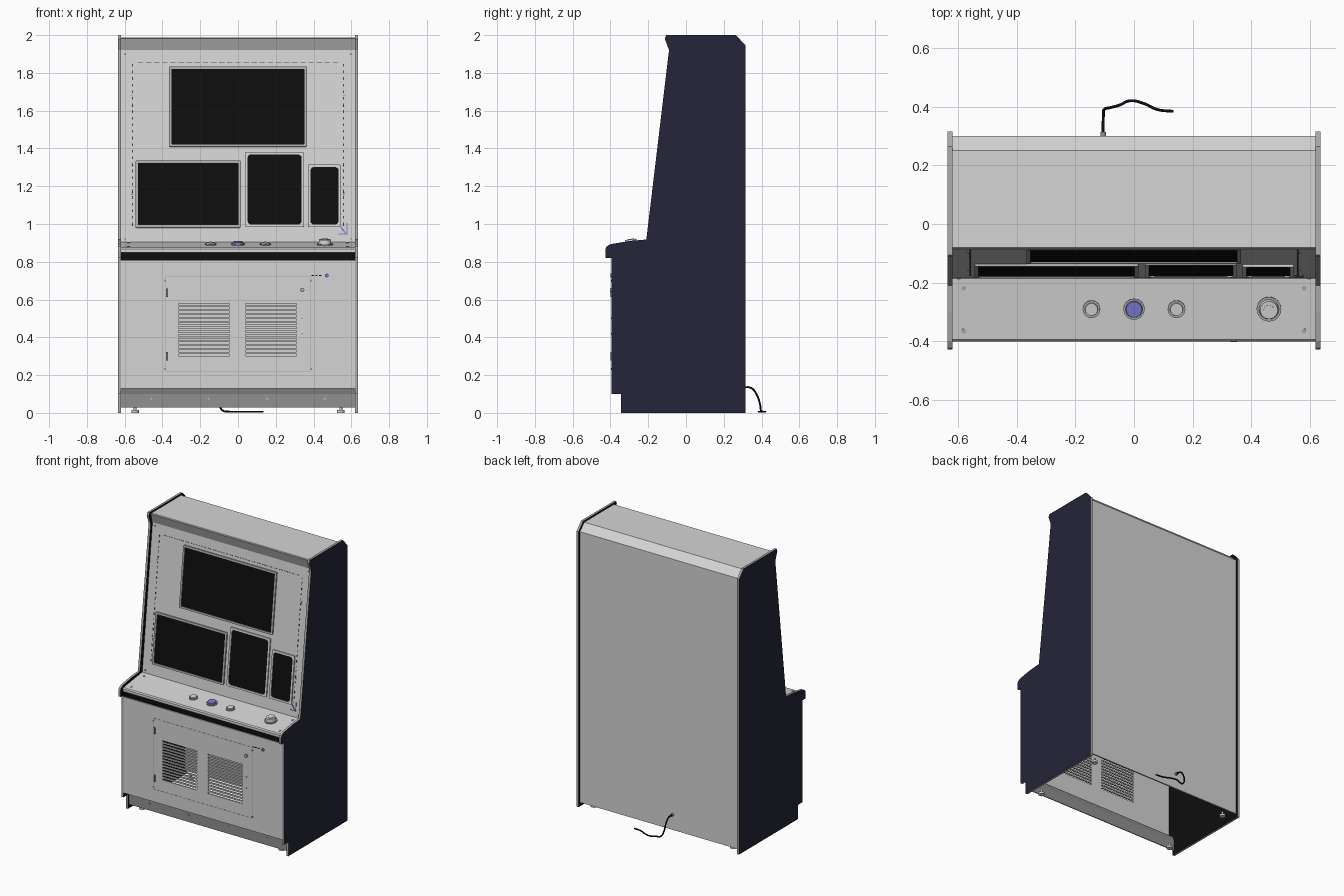
import bpy, bmesh
from math import atan, atan2, cos, sin, pi
from mathutils import Matrix, Vector

cube = bpy.data.objects.get("Cube")
if cube:
    bpy.data.objects.remove(cube)


def material(name, r, g, b):
    m = bpy.data.materials.new(name)
    m.use_nodes = True
    m.diffuse_color = (r, g, b, 1)
    m.node_tree.nodes["Principled BSDF"].inputs["Base Color"].default_value = (r, g, b, 1)
    return m


GREY = material("light grey panel", .66, .66, .66)
TRIM = material("edge trim grey", .42, .42, .42)
KICK = material("dark grey metal", .28, .28, .28)
NAVY = material("navy side", .018, .018, .04)
BLACK = material("black", .004, .004, .004)
BLUE = material("blue accent", .2, .19, .62)
CHARCOAL = material("charcoal", .06, .06, .06)


def finish(bm, name, *mats, thick=0, smooth=False):
    mesh = bpy.data.meshes.new(name)
    bm.to_mesh(mesh)
    bm.free()
    ob = bpy.data.objects.new(name, mesh)
    bpy.context.collection.objects.link(ob)
    for m in mats:
        mesh.materials.append(m)
    if thick:
        mod = ob.modifiers.new("thickness", 'SOLIDIFY')
        mod.thickness, mod.offset = thick, -1
    if smooth:
        bpy.ops.object.select_all(action='DESELECT')
        ob.select_set(True)
        bpy.context.view_layer.objects.active = ob
        bpy.ops.object.shade_smooth_by_angle()
    return ob


def frame(y, z, angle):
    """Work plane: local X across, Y up the surface, Z out of it."""
    return Matrix.Translation((0, y, z)) @ Matrix.Rotation(angle, 4, 'X')


def add_box(bm, M, x, y, w, h, d, z=0, turn=0):
    T = (M @ Matrix.Translation((x, y, z + d / 2)) @ Matrix.Rotation(turn, 4, 'Z')
         @ Matrix.Diagonal((w, h, d, 1)))
    bmesh.ops.create_cube(bm, size=1, matrix=T)


def add_disc(bm, M, x, y, r, d, z=0, top=None, n=24):
    bmesh.ops.create_cone(bm, cap_ends=True, segments=n, radius1=r, radius2=top or r, depth=d,
                          matrix=M @ Matrix.Translation((x, y, z + d / 2)))


def boxes(name, mat, M, items):
    bm = bmesh.new()
    for it in items:
        add_box(bm, M, *it)
    return finish(bm, name, mat)


def discs(name, mat, M, items):
    bm = bmesh.new()
    for it in items:
        add_disc(bm, M, *it)
    return finish(bm, name, mat, smooth=True)


def sheet(name, mat, path, half=.62, thick=.01):
    """Folded sheet across the cabinet, following a (y, z) path."""
    bm = bmesh.new()
    rows = [[bm.verts.new((s * half, y, z)) for s in (-1, 1)] for y, z in path]
    for a, b in zip(rows, rows[1:]):
        bm.faces.new((a[0], a[1], b[1], b[0]))
    return finish(bm, name, mat, thick=thick)


# Side panels: navy outside, black inside, grey edge trim
SIDE = [(-.345, 0), (.315, 0), (.315, 1.945), (.265, 2), (-.105, 2), (-.112, 1.98), (-.09, 1.92),
        (-.21, .918), (-.3, .91), (-.4, .893), (-.422, .88), (-.427, .865), (-.425, .82),
        (-.395, .82), (-.395, .1), (-.345, .1)]
for side, s in (("left", 1), ("right", -1)):
    bm = bmesh.new()
    face = bm.faces.new([bm.verts.new((s * .619, y, z)) for y, z in SIDE])
    ext = bmesh.ops.extrude_face_region(bm, geom=[face])
    bmesh.ops.translate(bm, vec=(s * .016, 0, 0),
                        verts=[v for v in ext["geom"] if isinstance(v, bmesh.types.BMVert)])
    bmesh.ops.recalc_face_normals(bm, faces=bm.faces)
    for f in bm.faces:
        nx = f.normal.x * s
        f.material_index = 0 if nx > .5 else 1 if nx < -.5 else 2
    finish(bm, side + "_side_panel", NAVY, BLACK, TRIM)

# Folded sheet panels
sheet("screen_panel", GREY, [(-.185, .9), (-.07, 1.922)])
sheet("top_and_back_shell", GREY,
      [(-.072, 1.922), (-.085, 1.98), (-.08, 1.988), (.25, 1.988), (.3, 1.94), (.3, .028)])
sheet("top_fascia", TRIM, [(-.073, 1.922), (-.087, 1.983)], thick=.004)
sheet("control_deck", GREY, [(-.4, .85), (-.4, .868), (-.394, .876), (-.185, .905)])
sheet("deck_shadow_strip", BLACK, [(-.385, .8), (-.385, .855)])
sheet("kick_plate", KICK, [(-.335, .028), (-.335, .1), (-.345, .132), (-.385, .132)], thick=.006)

# Front panel with two banks of open vent slots
SLOTS, LOW, PITCH = 14, .302, .0206
xs = [-.62, -.315, -.045, .04, .31, .62]
zs = [.13] + [LOW + i * PITCH + k for i in range(SLOTS) for k in (0, .0105)] + [.808]
bm = bmesh.new()
grid = [[bm.verts.new((x, -.392, z)) for x in xs] for z in zs]
for r in range(len(zs) - 1):
    for c in range(len(xs) - 1):
        if not (c in (1, 3) and r % 2):
            bm.faces.new((grid[r][c], grid[r][c + 1], grid[r + 1][c + 1], grid[r + 1][c]))
finish(bm, "front_panel", GREY, thick=.01)

# Screens with raised rounded frames
PANEL = frame(-.185, .9, atan2(1, .113))


def up(z):
    return (z - .9) * 1.0064


def rounded(x0, x1, z0, z1, r, steps=5):
    corners = ((x1 - r, z1 - r), (x0 + r, z1 - r), (x0 + r, z0 + r), (x1 - r, z0 + r))
    return [(cx + r * cos((q + i / steps) * pi / 2), up(cz + r * sin((q + i / steps) * pi / 2)))
            for q, (cx, cz) in enumerate(corners) for i in range(steps + 1)]


def screen(name, x0, x1, z0, z1, r):
    w = .013
    outer = rounded(x0, x1, z0, z1, .006)
    inner = rounded(x0 + w, x1 - w, z0 + w, z1 - w, r)
    bm = bmesh.new()
    loops = [[bm.verts.new(PANEL @ Vector((x, y, h))) for x, y in pts]
             for pts, h in ((outer, 0), (outer, .009), (inner, .009), (inner, .001))]
    n = len(outer)
    for a, b in zip(loops, loops[1:]):
        for i in range(n):
            bm.faces.new((a[i], a[(i + 1) % n], b[(i + 1) % n], b[i]))
    finish(bm, name + "_frame", TRIM if r < .01 else GREY)
    bm = bmesh.new()
    bm.faces.new([bm.verts.new(PANEL @ Vector((x, y, .004))) for x, y in inner])
    finish(bm, name, BLACK)


screen("upper_screen", -.366, .364, 1.408, 1.833, .004)
screen("lower_left_screen", -.543, .015, .98, 1.335, .004)
screen("lower_middle_screen", .038, .35, .983, 1.38, .02)
screen("lower_right_screen", .37, .545, .983, 1.313, .02)

# Panel slots, marker pins, arrow and screws
boxes("top_slot_row", KICK, PANEL,
      [(-.516 + i * .043, up(1.855), .028, .004, .002) for i in range(25)])
boxes("edge_marker_pins", CHARCOAL, PANEL,
      [(s * .558, up(1.0 + i * .035), .004, .014, .003) for s in (-1, 1) for i in range(25)])
boxes("corner_arrow", BLUE, PANEL,
      [(.553, up(.973), .006, .06, .003, 0, pi / 5), (.576, up(.975), .005, .06, .003),
       (.555, up(.946), .045, .005, .003)])
discs("panel_screws", TRIM, PANEL,
      [(s * x, up(z), .006, .004) for s in (-1, 1)
       for x, z in ((.6, 1.9), (.562, 1.68), (.562, 1.16), (.598, .92))])

# Control deck buttons and knob
DECK = frame(-.29, .8905, atan(.139))
discs("deck_screws", TRIM, DECK, [(s * .58, y, .008, .003) for s in (-1, 1) for y in (-.075, .072)])
discs("button_collars", TRIM, DECK,
      [(-.145, 0, .03, .006), (0, 0, .036, .006), (.145, 0, .03, .006), (.46, 0, .042, .006)])
discs("side_buttons", GREY, DECK, [(x, 0, .023, .013, 0, .021) for x in (-.145, .145)])
discs("centre_button", BLUE, DECK, [(0, 0, .03, .016, 0, .027)])
discs("selector_knob", GREY, DECK, [(.46, 0, .035, .028, 0, .03), (.46, 0, .018, .003, .028)])

# Service door on the front panel
FRONT = frame(-.392, 0, pi / 2)
boxes("door_gap", TRIM, FRONT,
      [(s * .386, .47, .003, .5, .001) for s in (-1, 1)]
      + [(0, z, .772, .003, .001) for z in (.22, .72)])
boxes("door_hinges", KICK, FRONT, [(-.376, z, .01, .045, .008) for z in (.3, .637)])
discs("door_screws", KICK, FRONT,
      [(s * .386, z, .006, .004) for s in (-1, 1) for z in (.232, .7)]
      + [(.34, .42, .004, .004), (.34, .5, .004, .004)])
discs("door_lock", TRIM, FRONT, [(.34, .65, .011, .01)])
boxes("label_dashes", BLACK, FRONT, [(x, .727, .012, .004, .002) for x in (.396, .416, .436)])
discs("key_switch", BLUE, FRONT, [(.47, .727, .01, .008)])

# Kick plate screws and levelling feet
discs("kick_screws", TRIM, frame(-.335, 0, pi / 2),
      [(s * x, .075, .007, .004) for s in (-1, 1) for x in (.155, .46)])
for y in (-.29, .25):
    discs("front_feet" if y < 0 else "rear_feet", GREY, frame(y, 0, 0),
          [(s * .545, 0, .02, .014) for s in (-1, 1)]
          + [(s * .545, 0, .007, .022, .012) for s in (-1, 1)])

# Power cable and its grommet
discs("cable_grommet", KICK, frame(.3, 0, -pi / 2), [(-.105, -.135, .01, .014)])
curve = bpy.data.curves.new("power_cable", 'CURVE')
curve.dimensions = '3D'
curve.bevel_depth, curve.bevel_resolution, curve.resolution_u = .005, 2, 6
curve.use_fill_caps = True
path = [(-.105, .3, .135), (-.105, .345, .132), (-.104, .375, .095), (-.1, .392, .045),
        (-.08, .397, .012), (-.05, .405, .007), (-.015, .42, .006), (.03, .412, .006),
        (.08, .39, .006), (.135, .384, .006)]
spline = curve.splines.new('BEZIER')
spline.bezier_points.add(len(path) - 1)
for p, co in zip(spline.bezier_points, path):
    p.co = co
    p.handle_left_type = p.handle_right_type = 'AUTO'
curve.materials.append(BLACK)
bpy.context.collection.objects.link(bpy.data.objects.new("power_cable", curve))
